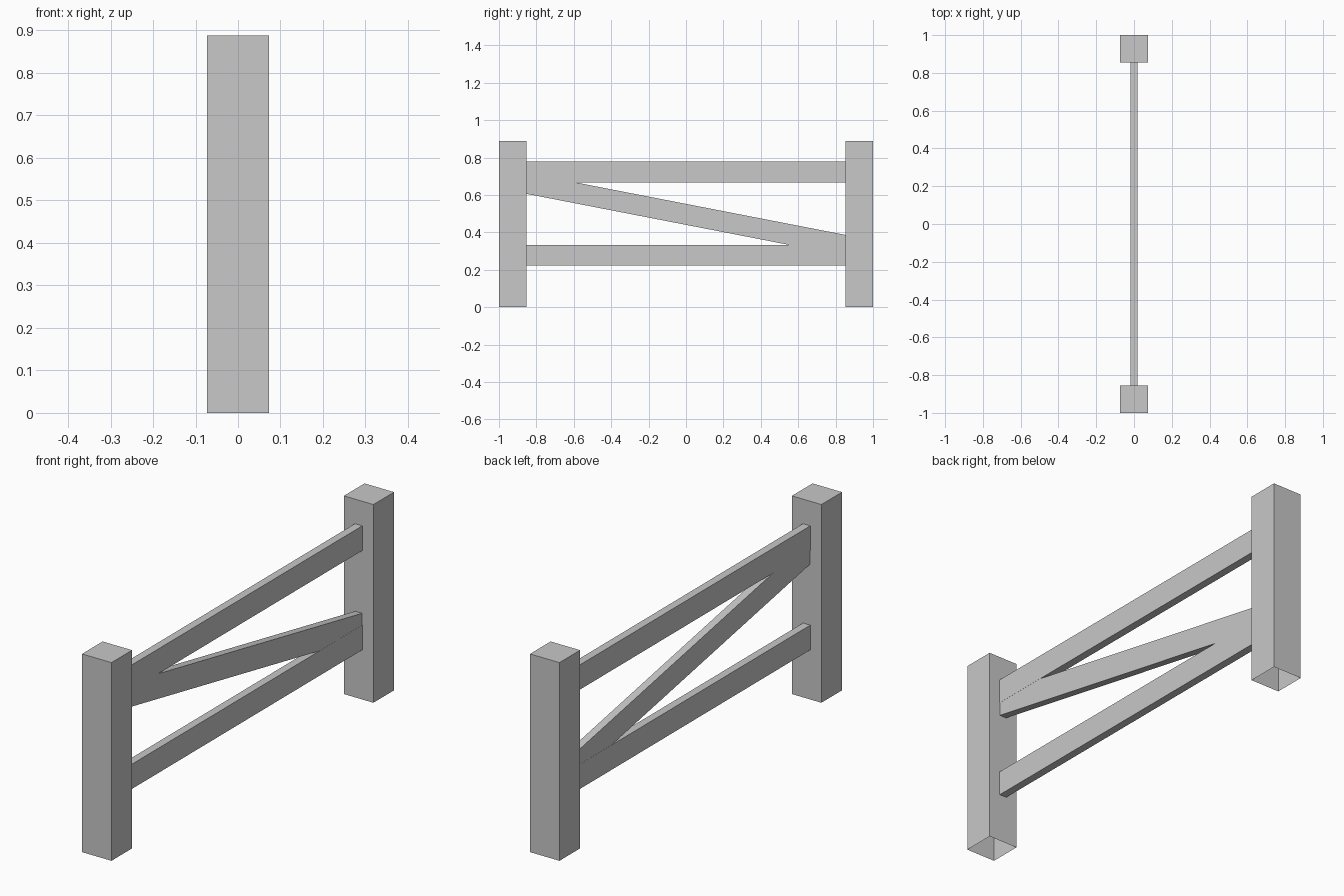
import bpy
import bmesh

cube = bpy.data.objects.get("Cube")
if cube:
    bpy.data.objects.remove(cube, do_unlink=True)

GREY = (0.58, 0.58, 0.58, 1.0)
HEIGHT = 0.888      # post height
INNER = 0.854       # inner face of each post along y
HALF_POST = 0.073   # half of the post width
HALF_RAIL = 0.018   # half of the rail thickness

grey = bpy.data.materials.new("plain grey")
grey.use_nodes = True
grey.diffuse_color = GREY
grey.node_tree.nodes["Principled BSDF"].inputs["Base Color"].default_value = GREY


def add_prism(name, outline, half_width, open_side):
    """Extrude a (y, z) outline across x, leaving out faces along open_side."""
    bm = bmesh.new()
    face = bm.faces.new([bm.verts.new((-half_width, y, z)) for y, z in outline])
    result = bmesh.ops.extrude_face_region(bm, geom=[face], use_keep_orig=True)
    moved = [v for v in result["geom"] if isinstance(v, bmesh.types.BMVert)]
    bmesh.ops.translate(bm, verts=moved, vec=(2 * half_width, 0, 0))
    bmesh.ops.recalc_face_normals(bm, faces=bm.faces)
    hidden = [f for f in bm.faces if open_side(f.normal)]
    bmesh.ops.delete(bm, geom=hidden, context='FACES')
    mesh = bpy.data.meshes.new(name)
    bm.to_mesh(mesh)
    bm.free()
    mesh.materials.append(grey)
    obj = bpy.data.objects.new(name, mesh)
    bpy.context.collection.objects.link(obj)
    return obj


def add_rail(name, front_z, back_z, height, half_width):
    """Rail between the posts; the ends meet the posts and stay open."""
    outline = [(-INNER, front_z), (INNER, back_z),
               (INNER, back_z + height), (-INNER, front_z + height)]
    return add_prism(name, outline, half_width, lambda n: abs(n.y) > 0.9)


# Square posts, hollow from below
for name, side in (("front_post", -1), ("back_post", 1)):
    outline = [(side * INNER, 0), (side, 0), (side, HEIGHT), (side * INNER, HEIGHT)]
    add_prism(name, outline, HALF_POST, lambda n: n.z < -0.9)

# Level rails and the sloping brace between them
add_rail("upper_rail", 0.667, 0.667, 0.111, HALF_RAIL)
add_rail("lower_rail", 0.222, 0.222, 0.111, HALF_RAIL)
add_rail("diagonal_brace", 0.606, 0.274, 0.112, HALF_RAIL - 0.0005)
